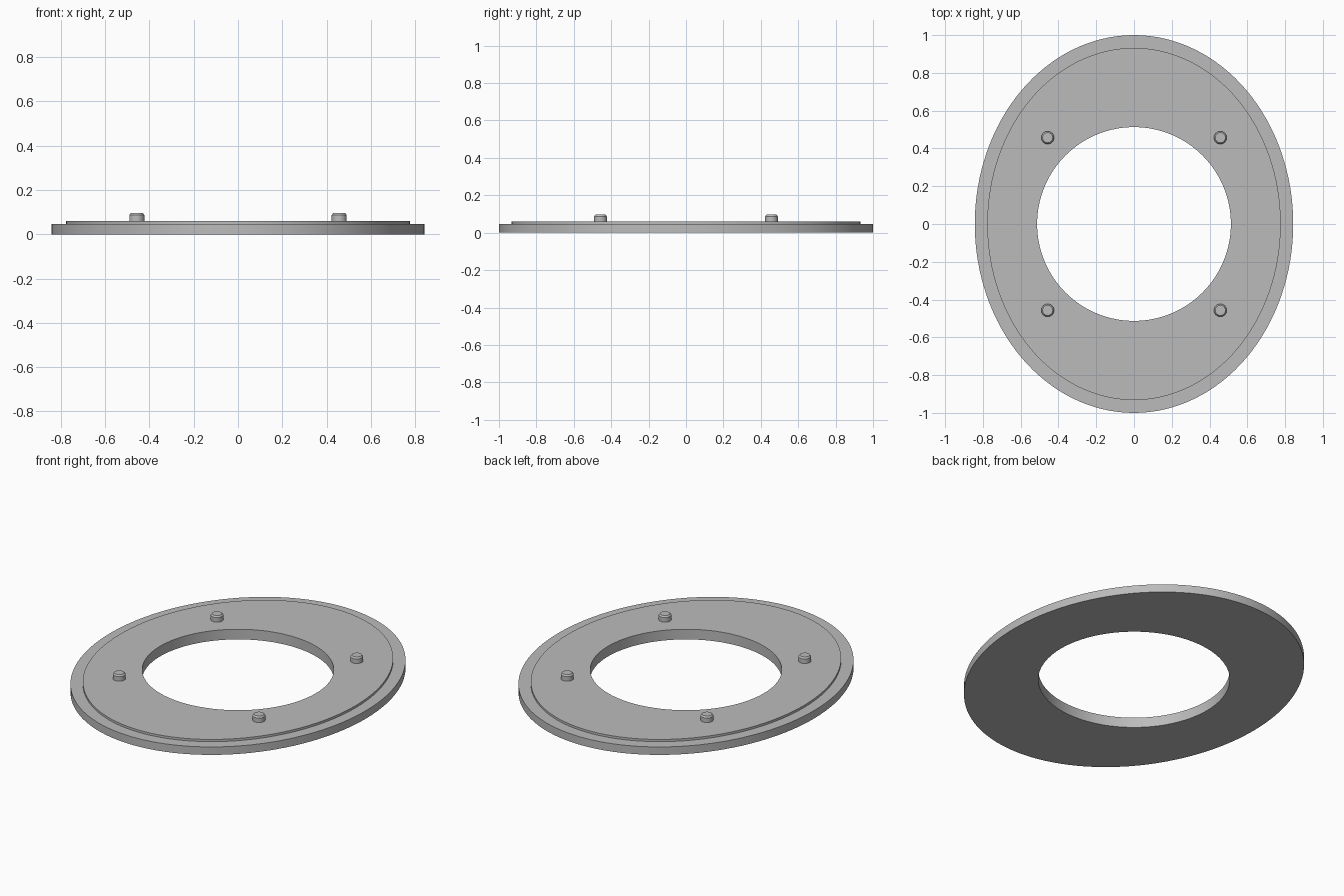
import bpy
import bmesh
import math

old = bpy.data.objects.get("Cube")
if old:
    bpy.data.objects.remove(old, do_unlink=True)

grey = bpy.data.materials.new("plain_grey")
grey.use_nodes = True
colour = (0.5, 0.5, 0.5, 1)
grey.diffuse_color = colour
grey.node_tree.nodes["Principled BSDF"].inputs["Base Color"].default_value = colour


def loft(name, profile, segments, closed, location=(0, 0, 0)):
    """Join elliptical loops (x radius, y radius, z); cap the ends unless closed."""
    bm = bmesh.new()
    angles = [2 * math.pi * i / segments for i in range(segments)]
    loops = [[bm.verts.new((rx * math.cos(a), ry * math.sin(a), z)) for a in angles]
             for rx, ry, z in profile]
    pairs = list(zip(loops, loops[1:]))
    if closed:
        pairs.append((loops[-1], loops[0]))
    else:
        bm.faces.new(loops[0])
        bm.faces.new(loops[-1])
    for low, high in pairs:
        for i in range(segments):
            j = (i + 1) % segments
            bm.faces.new((low[i], low[j], high[j], high[i]))
    bmesh.ops.recalc_face_normals(bm, faces=bm.faces[:])
    mesh = bpy.data.meshes.new(name)
    bm.to_mesh(mesh)
    bm.free()
    mesh.materials.append(grey)
    obj = bpy.data.objects.new(name, mesh)
    obj.location = location
    bpy.context.collection.objects.link(obj)
    bpy.ops.object.select_all(action="DESELECT")
    obj.select_set(True)
    bpy.context.view_layer.objects.active = obj
    bpy.ops.object.shade_smooth_by_angle(angle=math.radians(30))
    return obj


# Oval plate with a raised inner step and a round central hole
hole, top, ledge = 0.513, 0.06, 0.047
loft("oval_plate", [
    (hole, hole, 0),
    (0.843, 1.0, 0),
    (0.843, 1.0, ledge),
    (0.777, 0.932, ledge),
    (0.777, 0.932, top),
    (hole, hole, top),
], 128, True)

# Four chamfered locating studs around the hole
stud = [(0.034, 0.034, -0.01), (0.034, 0.034, 0.027), (0.027, 0.027, 0.036)]
for side, sx in (("left", 1), ("right", -1)):
    for end, sy in (("front", -1), ("back", 1)):
        loft(f"{end}_{side}_stud", stud, 32, False, (sx * 0.457, sy * 0.457, top))
